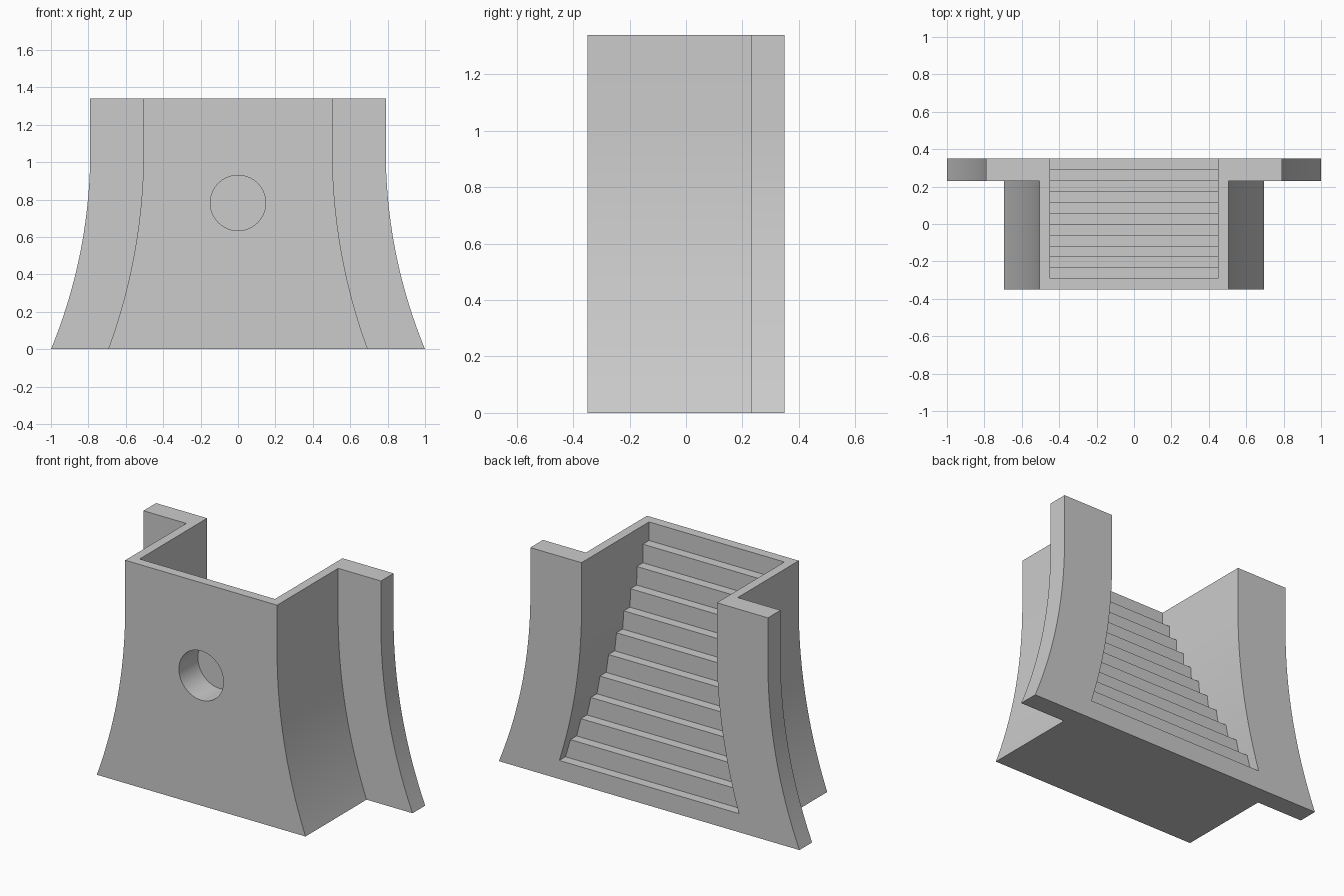
import bpy
import bmesh
from math import sqrt, radians
from mathutils import Matrix

cube = bpy.data.objects.get("Cube")
if cube:
    bpy.data.objects.remove(cube, do_unlink=True)

HEIGHT = 1.34
FRONT, BACK, FLANGE_Y = -0.35, 0.35, 0.23
BODY_W, FLANGE_W, INNER_W = 0.505, 0.79, 0.45   # half widths at the top
BEND_Z, FLANGE_R = 1.06, 2.78                   # flare starts below BEND_Z
STEPS = 11
RISE = HEIGHT / (STEPS + 1)
TREAD = (BACK - FRONT) / (STEPS + 1)

grey = bpy.data.materials.new("light_grey")
grey.use_nodes = True
grey.diffuse_color = (0.6, 0.6, 0.6, 1)
grey.node_tree.nodes["Principled BSDF"].inputs["Base Color"].default_value = (0.6, 0.6, 0.6, 1)


def half_width(top_w, z):
    """Concentric flared arcs, vertical above the bend."""
    drop = max(0, BEND_Z - z)
    r = FLANGE_R + FLANGE_W - top_w
    return top_w + r - sqrt(r * r - drop * drop)


def loft(name, rings):
    """Skin a stack of closed rings and cap both ends."""
    bm = bmesh.new()
    loops = [[bm.verts.new(p) for p in ring] for ring in rings]
    n = len(loops[0])
    for a, b in zip(loops, loops[1:]):
        for i in range(n):
            j = (i + 1) % n
            bm.faces.new((a[i], a[j], b[j], b[i]))
    bm.faces.new(loops[0])
    bm.faces.new(loops[-1])
    bmesh.ops.recalc_face_normals(bm, faces=bm.faces)
    mesh = bpy.data.meshes.new(name)
    bm.to_mesh(mesh)
    bm.free()
    obj = bpy.data.objects.new(name, mesh)
    bpy.context.collection.objects.link(obj)
    mesh.materials.append(grey)
    return obj


def boolean(obj, cutter, operation):
    mod = obj.modifiers.new(operation, 'BOOLEAN')
    mod.operation, mod.solver, mod.object = operation, 'EXACT', cutter
    bpy.context.view_layer.objects.active = obj
    bpy.ops.object.modifier_apply(modifier=mod.name)
    bpy.data.objects.remove(cutter, do_unlink=True)


def levels(low, high, count=28):
    curve = [low + (BEND_Z - low) * i / count for i in range(count + 1)]
    return curve + [high]


def mirrored_ring(half, z):
    return [(x, y, z) for x, y in half] + [(-x, y, z) for x, y in reversed(half)]


# Flared body with a thin flange along each side of the back
rings = []
for z in levels(0, HEIGHT):
    b, f = half_width(BODY_W, z), half_width(FLANGE_W, z)
    rings.append(mirrored_ring([(b, FRONT), (b, FLANGE_Y), (f, FLANGE_Y), (f, BACK)], z))
body = loft("flared_stair_body", rings)

# Flared cavity between the side walls
rings = []
for z in levels(0.02, HEIGHT + 0.2):
    w = half_width(INNER_W, z)
    rings.append(mirrored_ring([(w, FRONT - 0.1), (w, BACK + 0.3)], z))
cavity = loft("cavity_cutter", rings)

# Space above the staircase, rising towards the front wall
profile = [(BACK + 0.1, HEIGHT + 0.1), (BACK + 0.1, RISE)]
for i in range(STEPS):
    y = BACK - TREAD * (i + 1)
    profile += [(y, RISE * (i + 1)), (y, RISE * (i + 2))]
profile[-1] = (profile[-1][0], HEIGHT + 0.1)
stairs = loft("stair_cutter", [[(x, y, z) for y, z in profile] for x in (-1, 1)])
boolean(cavity, stairs, 'INTERSECT')
boolean(body, cavity, 'DIFFERENCE')

# Blind round hole in the front wall
bm = bmesh.new()
bmesh.ops.create_cone(bm, cap_ends=True, segments=64, radius1=0.148, radius2=0.148, depth=0.36,
                      matrix=Matrix.Translation((0, FRONT, 0.782)) @ Matrix.Rotation(radians(90), 4, 'X'))
mesh = bpy.data.meshes.new("hole_cutter")
bm.to_mesh(mesh)
bm.free()
hole = bpy.data.objects.new("hole_cutter", mesh)
bpy.context.collection.objects.link(hole)
mesh.materials.append(grey)
boolean(body, hole, 'DIFFERENCE')

# Smooth curved sides, crisp corners
bpy.ops.object.select_all(action='DESELECT')
body.select_set(True)
bpy.context.view_layer.objects.active = body
bpy.ops.object.shade_smooth_by_angle(angle=radians(25))
